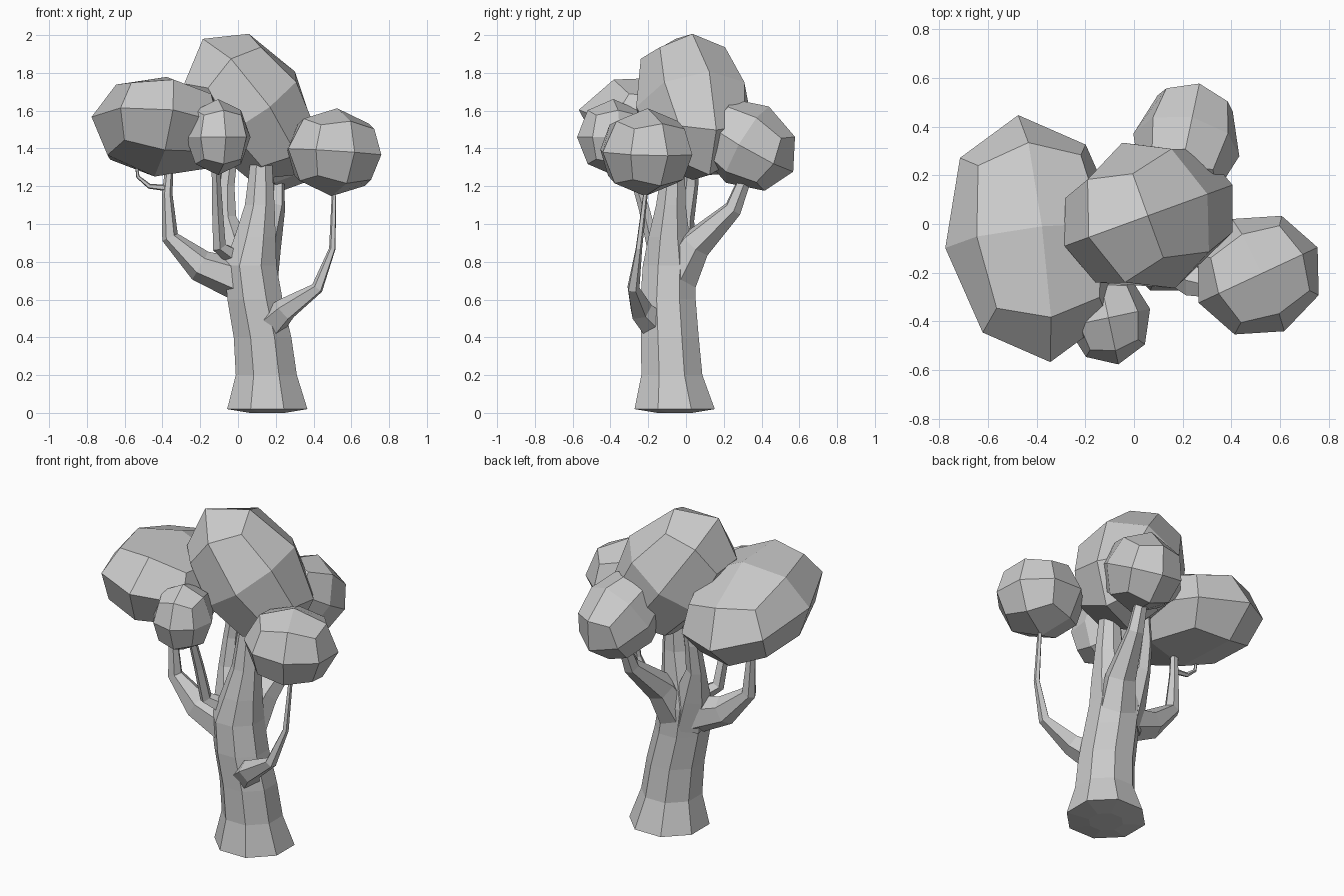
import bpy, bmesh, math
from mathutils import Vector, Matrix, Euler

if "Cube" in bpy.data.objects:
    bpy.data.objects.remove(bpy.data.objects["Cube"])


def finish(name, bm):
    bmesh.ops.recalc_face_normals(bm, faces=bm.faces)
    me = bpy.data.meshes.new(name)
    bm.to_mesh(me)
    bm.free()
    ob = bpy.data.objects.new(name, me)
    bpy.context.collection.objects.link(ob)
    return ob


def limb(name, path, sides, upright=False):
    """Faceted tapering tube; path holds (x, y, z, radius)."""
    bm = bmesh.new()
    pts = [Vector(p[:3]) for p in path]
    rings = []
    q = None
    for i, p in enumerate(pts):
        t = (pts[min(i + 1, len(pts) - 1)] - pts[max(i - 1, 0)]).normalized()
        if upright:
            t = Vector((0, 0, 1))
        if q is None:
            q = t.to_track_quat('Z', 'Y')
        else:
            q = (q @ Vector((0, 0, 1))).rotation_difference(t) @ q
        ring = []
        for k in range(sides):
            a = 2 * math.pi * (k + 0.5) / sides
            ring.append(bm.verts.new(p + q @ Vector((math.cos(a), math.sin(a), 0)) * path[i][3]))
        rings.append(ring)
    for a, b in zip(rings, rings[1:]):
        for k in range(sides):
            j = (k + 1) % sides
            bm.faces.new((a[k], a[j], b[j], b[k]))
    bm.faces.new(rings[0])
    bm.faces.new(rings[-1])
    return finish(name, bm)


def foliage(name, centre, radii, tilt):
    """Low-poly ellipsoid from a rounded cube with 2 x 2 faces per side."""
    bm = bmesh.new()
    bmesh.ops.create_cube(bm, size=2)
    bmesh.ops.subdivide_edges(bm, edges=bm.edges[:], cuts=1, use_grid_fill=True)
    for v in bm.verts:
        v.co.normalize()
    rot = Euler([math.radians(a) for a in tilt]).to_matrix().to_4x4()
    size = Matrix.Diagonal((*[r * 1.06 for r in radii], 1))
    bm.transform(Matrix.Translation(centre) @ rot @ size)
    return finish(name, bm)


# Trunk with flared foot, running up into the main limb
limb("trunk", [
    (0.155, -0.06, 0.0, 0.10), (0.155, -0.06, 0.02, 0.23),
    (0.15, -0.075, 0.2, 0.175), (0.13, -0.085, 0.4, 0.165),
    (0.09, -0.095, 0.6, 0.158), (0.065, -0.09, 0.78, 0.15),
    (0.09, -0.09, 0.93, 0.118), (0.115, -0.08, 1.1, 0.085),
    (0.125, -0.06, 1.4, 0.055)], 8, upright=True)

# Branches
limb("right_branch", [
    (0.12, -0.11, 0.42, 0.10), (0.25, -0.24, 0.545, 0.065),
    (0.42, -0.28, 0.66, 0.034), (0.50, -0.25, 0.87, 0.018),
    (0.51, -0.21, 1.2, 0.012)], 5)
limb("left_branch", [
    (0.05, -0.09, 0.69, 0.12), (-0.2, -0.1, 0.78, 0.085),
    (-0.36, -0.1, 0.93, 0.045), (-0.375, -0.1, 1.16, 0.028),
    (-0.36, -0.08, 1.34, 0.02)], 6)
limb("left_twig", [
    (-0.37, -0.1, 1.19, 0.018), (-0.47, -0.1, 1.2, 0.014),
    (-0.53, -0.1, 1.25, 0.01), (-0.54, -0.1, 1.33, 0.007)], 5)
limb("back_branch", [
    (0.09, -0.06, 0.68, 0.12), (0.14, 0.05, 0.89, 0.09),
    (0.2, 0.25, 1.08, 0.05), (0.21, 0.32, 1.26, 0.035)], 6)
limb("inner_branch", [
    (0.04, -0.07, 0.66, 0.12), (-0.01, -0.05, 0.85, 0.10),
    (-0.06, -0.01, 1.03, 0.055), (-0.06, 0.02, 1.2, 0.045),
    (-0.03, 0.04, 1.45, 0.038)], 6)
limb("front_branch", [
    (0.02, -0.08, 0.8, 0.06), (-0.1, -0.17, 0.88, 0.038),
    (-0.11, -0.22, 1.08, 0.03), (-0.12, -0.3, 1.34, 0.022)], 5)

# Foliage clumps
foliage("top_foliage", (0.06, 0.035, 1.62), (0.30, 0.30, 0.42), (0, -36, 20))
foliage("left_foliage", (-0.41, -0.06, 1.515), (0.35, 0.49, 0.255), (-10, 8, 6))
foliage("front_foliage", (-0.105, -0.385, 1.46), (0.165, 0.185, 0.19), (0, 0, 12))
foliage("right_foliage", (0.51, -0.21, 1.38), (0.255, 0.24, 0.22), (0, 4, 25))
foliage("back_foliage", (0.215, 0.325, 1.42), (0.21, 0.27, 0.22), (-30, 0, -12))
